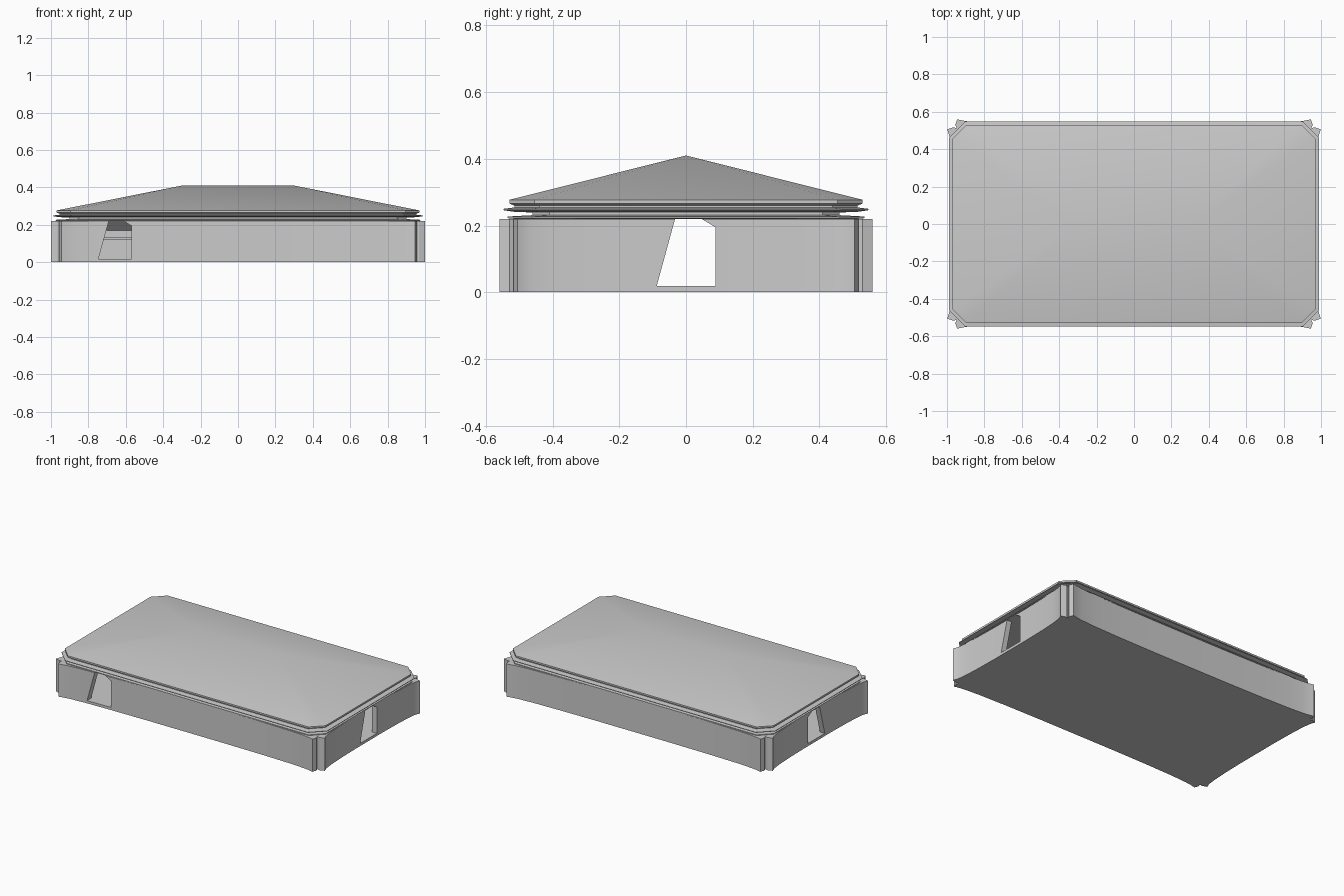
import bpy, bmesh, math

if "Cube" in bpy.data.objects:
    bpy.data.objects.remove(bpy.data.objects["Cube"])


def make_object(name, bm):
    bmesh.ops.recalc_face_normals(bm, faces=bm.faces)
    mesh = bpy.data.meshes.new(name)
    bm.to_mesh(mesh)
    bm.free()
    obj = bpy.data.objects.new(name, mesh)
    bpy.context.collection.objects.link(obj)
    return obj


def loft(name, rings):
    # Skin a stack of equal-length point loops and cap both ends
    bm = bmesh.new()
    loops = [[bm.verts.new(p) for p in ring] for ring in rings]
    n = len(loops[0])
    for a, b in zip(loops, loops[1:]):
        for i in range(n):
            j = (i + 1) % n
            bm.faces.new((a[i], a[j], b[j], b[i]))
    bm.faces.new(loops[0])
    bm.faces.new(loops[-1])
    return make_object(name, bm)


def octagon(hx, hy, c, z):
    q = [(hx, hy - c), (hx - c, hy)]
    pts = q + [(-x, y) for x, y in reversed(q)]
    pts += [(-x, -y) for x, y in pts]
    return [(x, y, z) for x, y in pts]


def smooth(obj, deg):
    bpy.ops.object.select_all(action='DESELECT')
    bpy.context.view_layer.objects.active = obj
    obj.select_set(True)
    bpy.ops.object.shade_smooth_by_angle(angle=math.radians(deg))


def box(name, lo, hi):
    return loft(name, [[(lo[0], lo[1], z), (hi[0], lo[1], z),
                        (hi[0], hi[1], z), (lo[0], hi[1], z)] for z in (lo[2], hi[2])])


def cut(obj, cutter):
    m = obj.modifiers.new("cut", 'BOOLEAN')
    m.operation = 'DIFFERENCE'
    m.solver = 'EXACT'
    m.object = cutter
    bpy.context.view_layer.objects.active = obj
    bpy.ops.object.modifier_apply(modifier=m.name)
    bpy.data.objects.remove(cutter)


# Wall plan: gently bowed sides flaring into twin-horned corners
flare = [(0.3, 0.001), (0.6, 0.004), (0.8, 0.009), (0.92, 0.016), (0.97, 0.023), (1, 0.03)]
quarter = [(0.97 + o, 0.505 * t) for t, o in flare]
quarter += [(0.967, 0.517), (0.948, 0.512), (0.956, 0.53)]
quarter += [(0.945 * t, 0.53 + o) for t, o in reversed(flare)]
plan = quarter + [(-x, y) for x, y in reversed(quarter)]
plan += [(-x, -y) for x, y in plan]
walls = loft("walls", [[(x, y, z) for x, y in plan] for z in (0, 0.22)])

# Hollow interior, open at the top under the eaves
cut(walls, box("room_cutter", (-0.935, -0.495, 0.018), (0.935, 0.495, 0.3)))

# Doorways: one in the front, one in each end
door = [(-0.088, 0.018), (0.088, 0.018), (0.088, 0.195), (0.03, 0.23), (-0.03, 0.23)]
cut(walls, loft("front_door_cutter", [[(x - 0.658, y, z) for x, z in door]
                                      for y in (-0.7, -0.4)]))
cut(walls, loft("end_door_cutter", [[(x, y, z) for y, z in door] for x in (-1.2, 1.2)]))
smooth(walls, 25)

# Ledge, recessed neck and sharp moulding under the roof
eaves = loft("eaves_moulding", [octagon(*r) for r in [
    (0.955, 0.515, 0.07, 0.22), (0.975, 0.535, 0.075, 0.222),
    (0.975, 0.535, 0.075, 0.227), (0.9, 0.46, 0.05, 0.231),
    (0.9, 0.46, 0.05, 0.239), (0.955, 0.515, 0.075, 0.241),
    (0.988, 0.548, 0.085, 0.246), (0.988, 0.548, 0.085, 0.25),
    (0.955, 0.515, 0.075, 0.254), (0.955, 0.515, 0.075, 0.262)]])

# Hipped roof on a thin slab
hip = octagon(0.97, 0.53, 0.075, 0.277)
bm = bmesh.new()
low = [bm.verts.new(p) for p in octagon(0.955, 0.515, 0.075, 0.26)]
mid = [bm.verts.new(p) for p in octagon(0.97, 0.53, 0.075, 0.266)]
top = [bm.verts.new(p) for p in hip]
right, left = (bm.verts.new((x, 0, 0.41)) for x in (0.3, -0.3))
bm.faces.new(low)
for a, b in ((low, mid), (mid, top)):
    for i in range(8):
        j = (i + 1) % 8
        bm.faces.new((a[i], a[j], b[j], b[i]))
for i in range(8):
    j = (i + 1) % 8
    ends = [right if top[k].co.x > 0 else left for k in (j, i)]
    bm.faces.new([top[i], top[j]] + (ends if ends[0] != ends[1] else ends[:1]))
roof = make_object("hipped_roof", bm)
smooth(roof, 32)

# Interior coving and rail along the back wall
loft("back_coving", [[(x, 0.496, 0.17), (x, 0.44, 0.22), (x, 0.496, 0.22)]
                     for x in (-0.935, 0.935)])
box("back_rail", (-0.935, 0.485, 0.118), (0.935, 0.496, 0.131))
